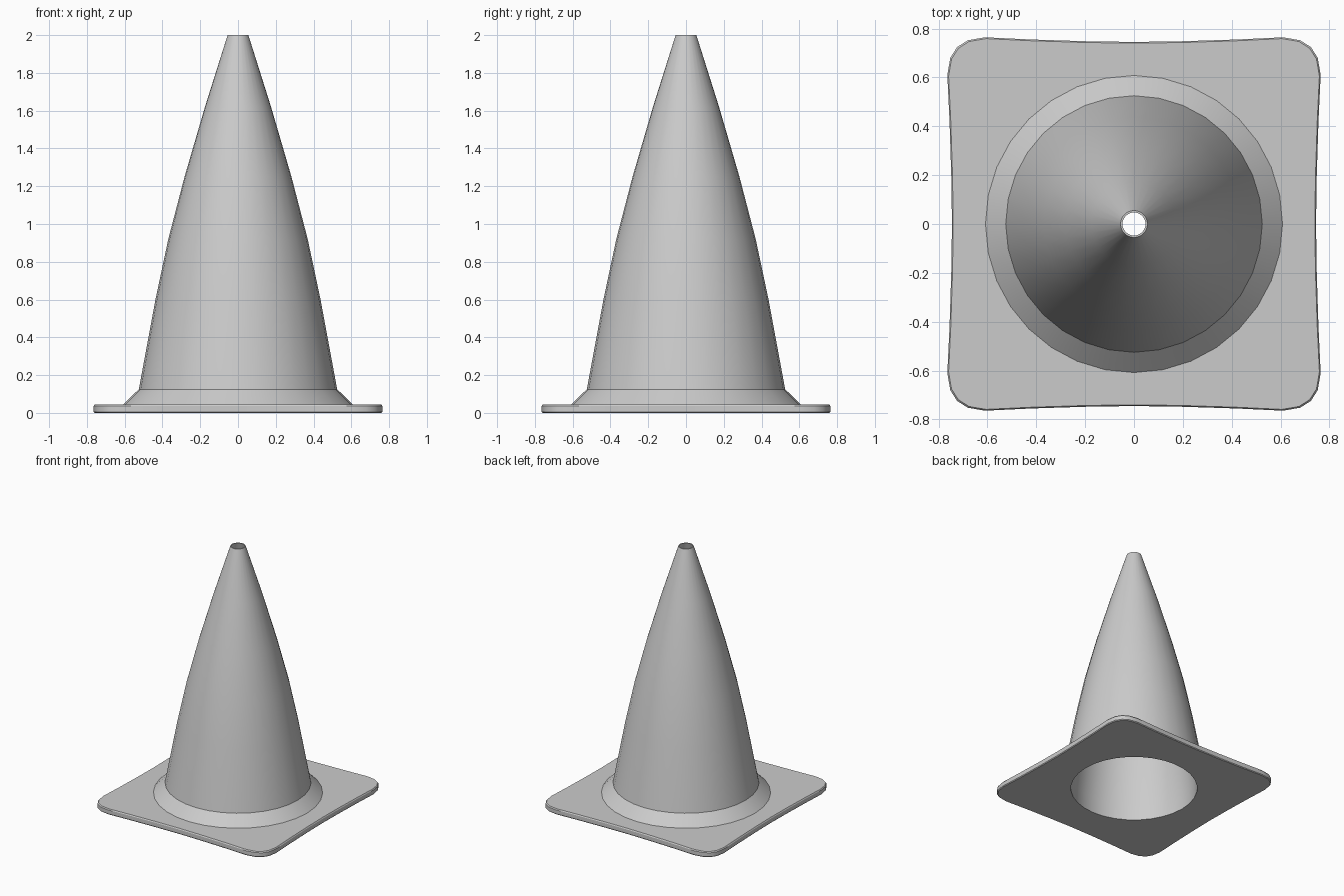
import bpy, bmesh, math

if "Cube" in bpy.data.objects:
    bpy.data.objects.remove(bpy.data.objects["Cube"])

SIDES = 32
bm = bmesh.new()


def ring(points, z):
    return [bm.verts.new((x, y, z)) for x, y in points]


def circle(r, z):
    return ring([(r * math.cos(2 * math.pi * i / SIDES),
                  r * math.sin(2 * math.pi * i / SIDES)) for i in range(SIDES)], z)


def skin(rings):
    for a, b in zip(rings, rings[1:]):
        for i in range(len(a)):
            j = (i + 1) % len(a)
            bm.faces.new((a[i], a[j], b[j], b[i]))


def loop_edges(loop):
    return [bm.edges.get((loop[i], loop[(i + 1) % len(loop)])) for i in range(len(loop))]


# base outline: slightly concave sides and rounded corners, one quarter repeated
quarter = [(.745, 0), (.748, .2), (.755, .42), (.764, .61), (.752, .68),
           (.724, .724), (.68, .752), (.61, .764), (.42, .755), (.2, .748)]
outline = []
for k in range(4):
    c, s = round(math.cos(k * math.pi / 2)), round(math.sin(k * math.pi / 2))
    outline += [(x * c - y * s, x * s + y * c) for x, y in quarter]


def plate_ring(scale, z):
    return ring([(x * scale, y * scale) for x, y in outline], z)


plate = [plate_ring(.993, 0), plate_ring(1, .006), plate_ring(1, .037), plate_ring(.993, .045)]
skin(plate)

# hollow cone: skirt and outside going up, then inside going down
profile = [(.608, .045), (.525, .125), (.437, .6), (.369, .92), (.283, 1.25), (.175, 1.62), (.055, 2),
           (.047, 2), (.162, 1.62), (.265, 1.25), (.348, .92), (.412, .6), (.468, .125), (.47, 0)]
cone = [circle(r, z) for r, z in profile]
skin(cone)

# top and underside of the base
bmesh.ops.bridge_loops(bm, edges=loop_edges(plate[-1]) + loop_edges(cone[0]))
bmesh.ops.bridge_loops(bm, edges=loop_edges(plate[0]) + loop_edges(cone[-1]))
bmesh.ops.recalc_face_normals(bm, faces=bm.faces[:])

mesh = bpy.data.meshes.new("cone_with_base")
bm.to_mesh(mesh)
bm.free()
obj = bpy.data.objects.new("cone_with_base", mesh)
bpy.context.collection.objects.link(obj)

mat = bpy.data.materials.new("light grey")
mat.diffuse_color = (.6, .6, .6, 1)
mat.use_nodes = True
mat.node_tree.nodes["Principled BSDF"].inputs["Base Color"].default_value = mat.diffuse_color
mesh.materials.append(mat)

bpy.context.view_layer.objects.active = obj
obj.select_set(True)
bpy.ops.object.shade_smooth_by_angle(angle=math.radians(30))
